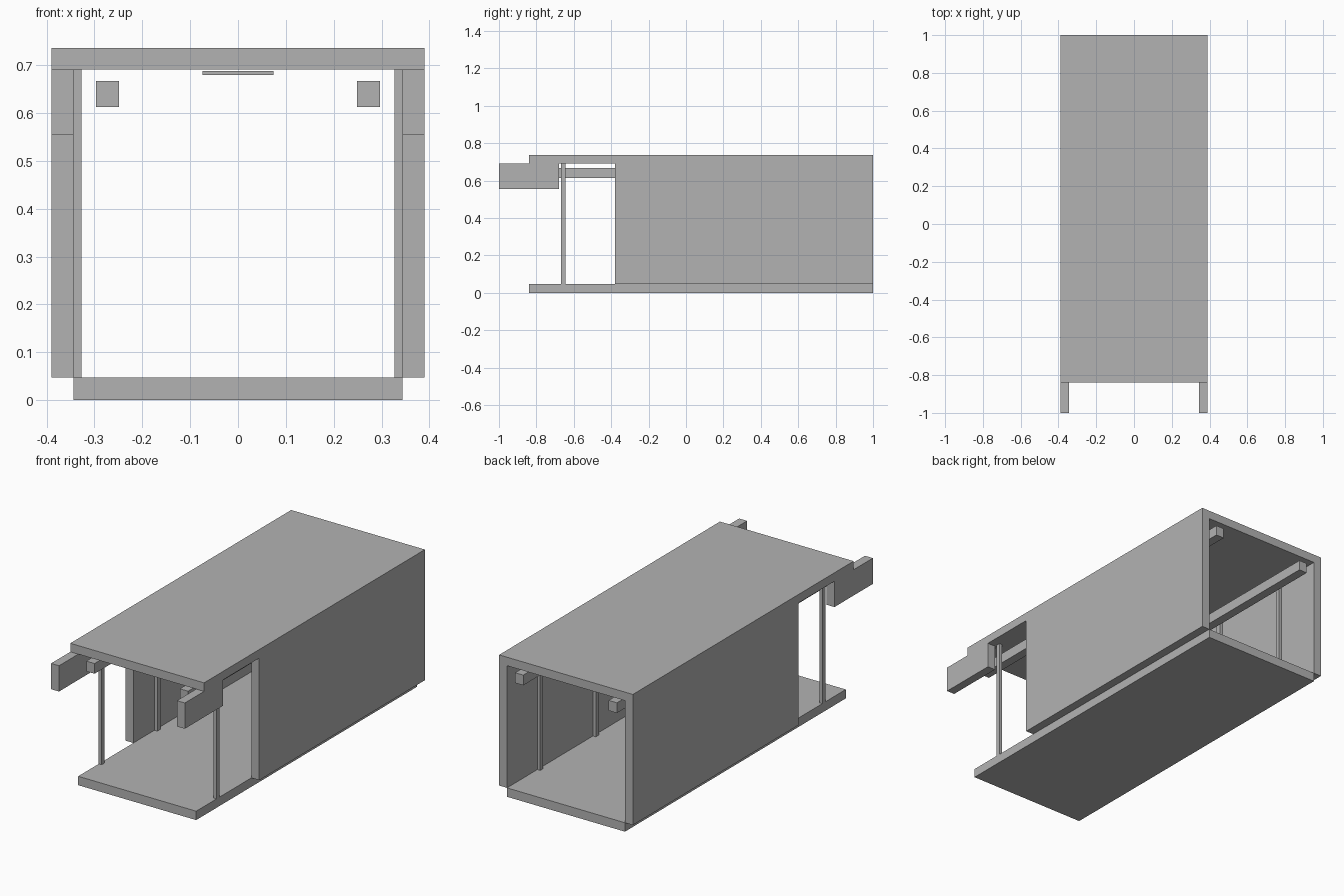
import bpy
import bmesh
from mathutils import Matrix, Vector

cube = bpy.data.objects.get("Cube")
if cube:
    bpy.data.objects.remove(cube, do_unlink=True)

grey = bpy.data.materials.new("plain grey")
grey.use_nodes = True
GREY = (0.45, 0.45, 0.45, 1)
grey.diffuse_color = GREY
grey.node_tree.nodes["Principled BSDF"].inputs["Base Color"].default_value = GREY


def box(name, xs, ys, zs):
    """Add a box spanning the given ranges."""
    spans = (xs, ys, zs)
    centre = Vector([sum(s) / 2 for s in spans])
    size = [abs(s[1] - s[0]) for s in spans]
    bm = bmesh.new()
    bmesh.ops.create_cube(bm, size=1, matrix=Matrix.Diagonal((*size, 1)))
    mesh = bpy.data.meshes.new(name)
    bm.to_mesh(mesh)
    bm.free()
    mesh.materials.append(grey)
    obj = bpy.data.objects.new(name, mesh)
    obj.location = centre
    bpy.context.collection.objects.link(obj)
    return obj


HALF, INNER = 0.39, 0.344      # outer and inner half widths
FRONT, BACK = -0.84, 1.0       # floor and roof ends
FLOOR, CEILING, TOP = 0.047, 0.691, 0.736

# Floor and roof slabs
box("floor", (-INNER, INNER), (FRONT, BACK), (0, FLOOR))
box("roof", (-HALF, HALF), (FRONT, BACK), (CEILING, TOP))

# Thin panel hung below the ceiling
box("ceiling_panel", (-0.074, 0.074), (-0.04, 0.2), (0.679, 0.688))

# Parts repeated on both sides
for side, s in (("left", 1), ("right", -1)):
    box(side + "_wall", (s * INNER, s * HALF), (-0.38, BACK), (FLOOR, CEILING))
    box(side + "_front_beam", (s * INNER, s * HALF), (-1, -0.68), (0.555, CEILING))
    box(side + "_rail", (s * 0.249, s * 0.297), (FRONT, BACK), (0.613, 0.667))
    for i in range(4):
        y = -0.657 + i * 0.464
        box(f"{side}_post_{i + 1}", (s * 0.327, s * INNER),
            (y - 0.0125, y + 0.0125), (FLOOR, CEILING))
